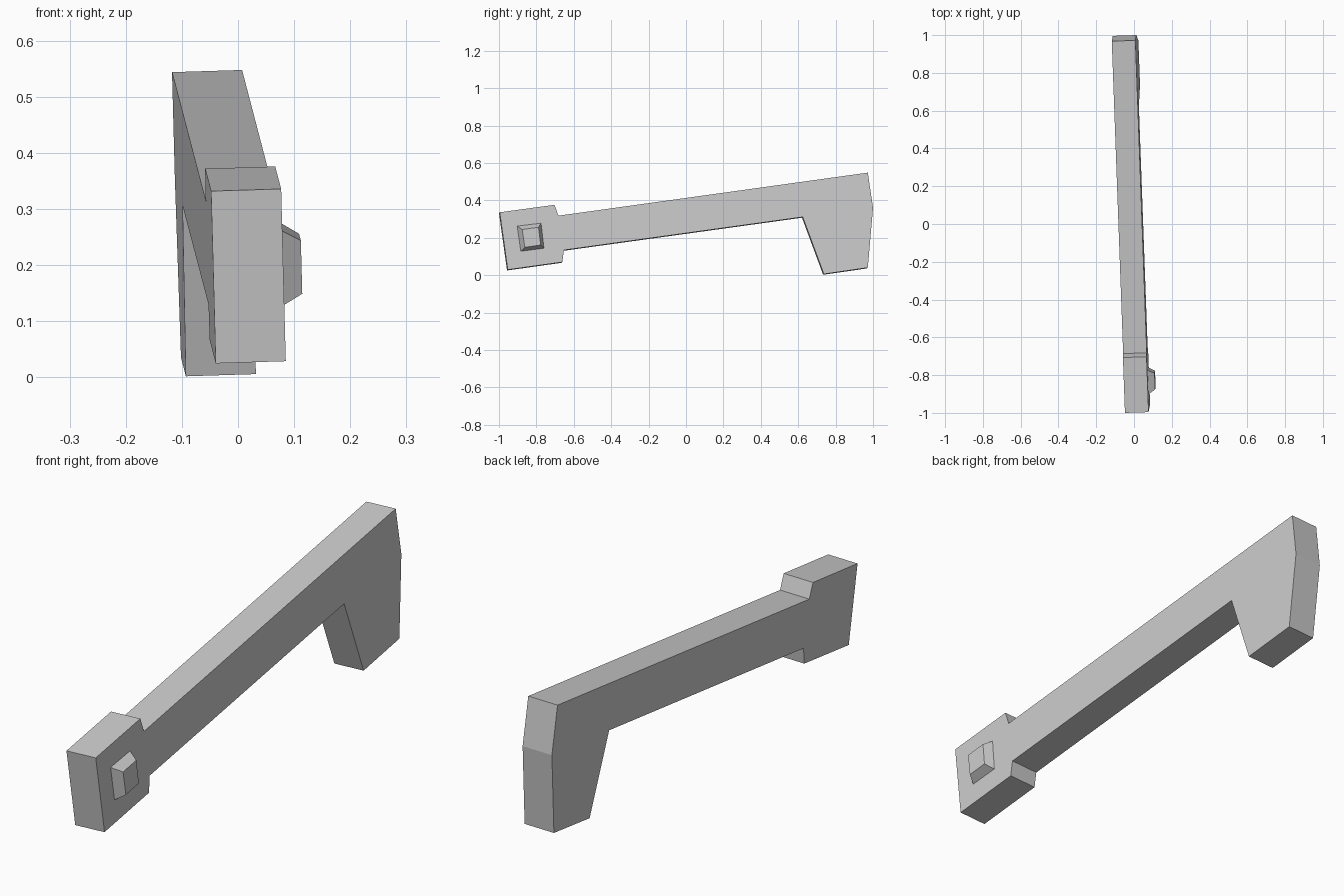
import bpy
import bmesh
from mathutils import Vector

if "Cube" in bpy.data.objects:
    bpy.data.objects.remove(bpy.data.objects["Cube"], do_unlink=True)

grey = bpy.data.materials.new("plain grey")
grey.use_nodes = True
colour = (0.6, 0.6, 0.6, 1)
grey.diffuse_color = colour
grey.node_tree.nodes["Principled BSDF"].inputs["Base Color"].default_value = colour

# The whole handle leans slightly: its outer side lies on this plane
NORMAL = Vector((1, 0.032, 0.0314)).normalized()


def on_side(y, z, lift=0.0):
    return Vector((0.0556 - 0.032 * y - 0.0314 * z, y, z)) + NORMAL * lift


def loft(name, lower, upper):
    """Solid between two matching outlines lying across the side plane."""
    bm = bmesh.new()
    a = [bm.verts.new(p) for p in lower]
    b = [bm.verts.new(p) for p in upper]
    bm.faces.new(a)
    bm.faces.new(b)
    for i in range(len(a)):
        j = (i + 1) % len(a)
        bm.faces.new((a[i], a[j], b[j], b[i]))
    bmesh.ops.recalc_face_normals(bm, faces=bm.faces)
    mesh = bpy.data.meshes.new(name)
    bm.to_mesh(mesh)
    bm.free()
    mesh.materials.append(grey)
    obj = bpy.data.objects.new(name, mesh)
    bpy.context.collection.objects.link(obj)
    return obj


# Lever: block head at the front, long bar, hooked foot at the back
outline = [(-0.996, 0.336), (-0.703, 0.376), (-0.682, 0.318), (0.972, 0.548),
           (1.0, 0.36), (0.972, 0.04), (0.737, 0.006), (0.624, 0.311),
           (-0.653, 0.134), (-0.661, 0.07), (-0.953, 0.029)]
loft("lever_body", [on_side(y, z, -0.125) for y, z in outline],
     [on_side(y, z) for y, z in outline])

# Tapered button on the left side of the head
base = [(-0.906, 0.265), (-0.773, 0.281), (-0.757, 0.142), (-0.886, 0.125)]
top = [(-0.877, 0.243), (-0.79, 0.255), (-0.778, 0.16), (-0.863, 0.148)]
loft("side_button", [on_side(y, z, -0.005) for y, z in base],
     [on_side(y, z, 0.036) for y, z in top])
